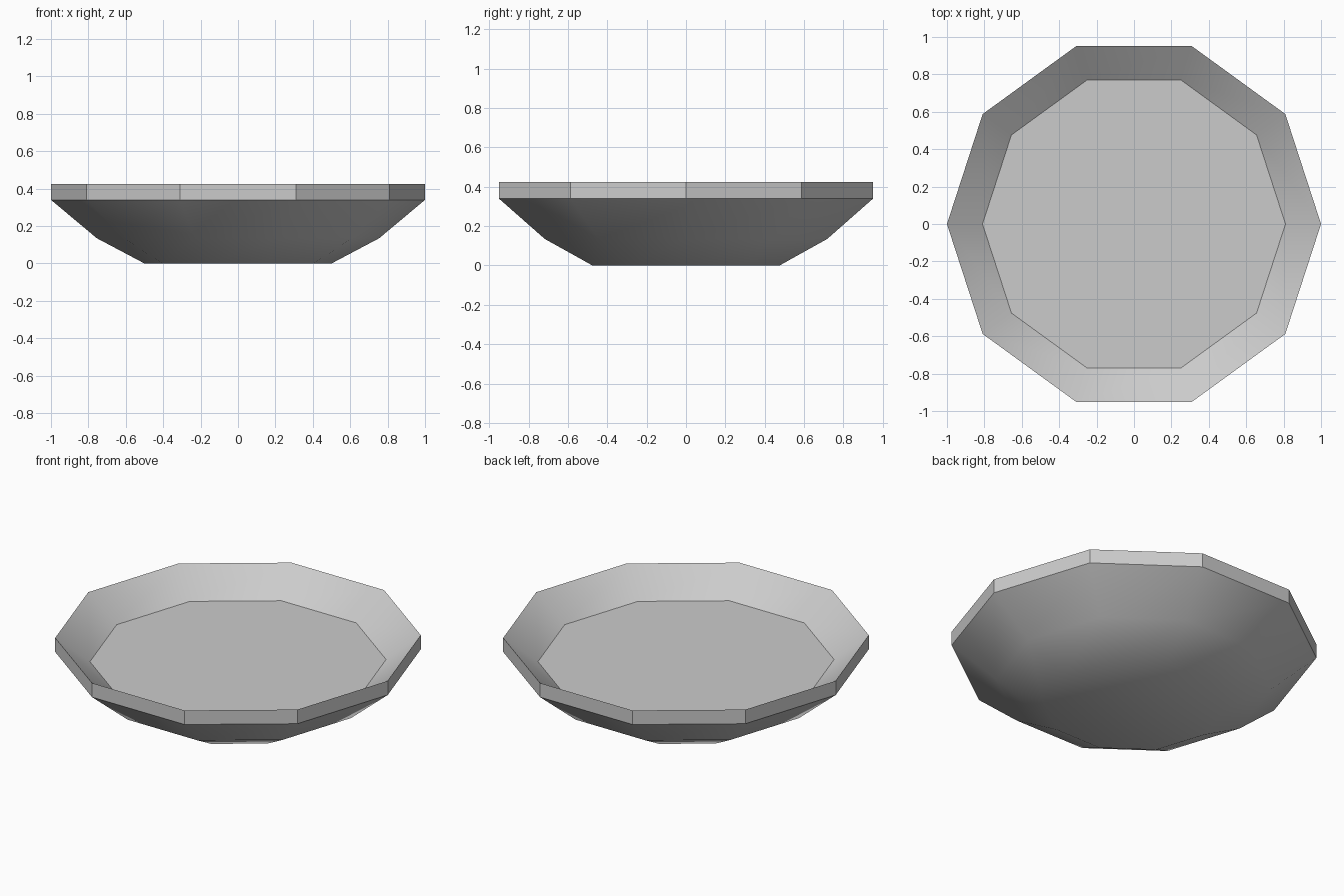
import bpy, bmesh
from math import cos, sin, tau, radians

if "Cube" in bpy.data.objects:
    bpy.data.objects.remove(bpy.data.objects["Cube"])

SIDES = 10
# (radius, height): base, flare, rim band, inner floor
PROFILE = [(0.50, 0.0), (0.755, 0.135), (1.0, 0.34), (1.0, 0.425), (0.81, 0.28)]

# Ten-sided bowl, lathed from the profile
bm = bmesh.new()
rings = [[bm.verts.new((r * cos(tau * i / SIDES), r * sin(tau * i / SIDES), z))
          for i in range(SIDES)] for r, z in PROFILE]
for low, high in zip(rings, rings[1:]):
    for i in range(SIDES):
        j = (i + 1) % SIDES
        bm.faces.new((low[i], low[j], high[j], high[i]))

# Underside and inner floor
bm.faces.new(rings[0][::-1])
bm.faces.new(rings[-1])
bmesh.ops.recalc_face_normals(bm, faces=bm.faces)

mesh = bpy.data.meshes.new("bowl")
bm.to_mesh(mesh)
bm.free()
bowl = bpy.data.objects.new("bowl", mesh)
bpy.context.collection.objects.link(bowl)

# Soft walls, crisp rim and floor edges
bpy.context.view_layer.objects.active = bowl
bowl.select_set(True)
bpy.ops.object.shade_smooth_by_angle(angle=radians(30))
